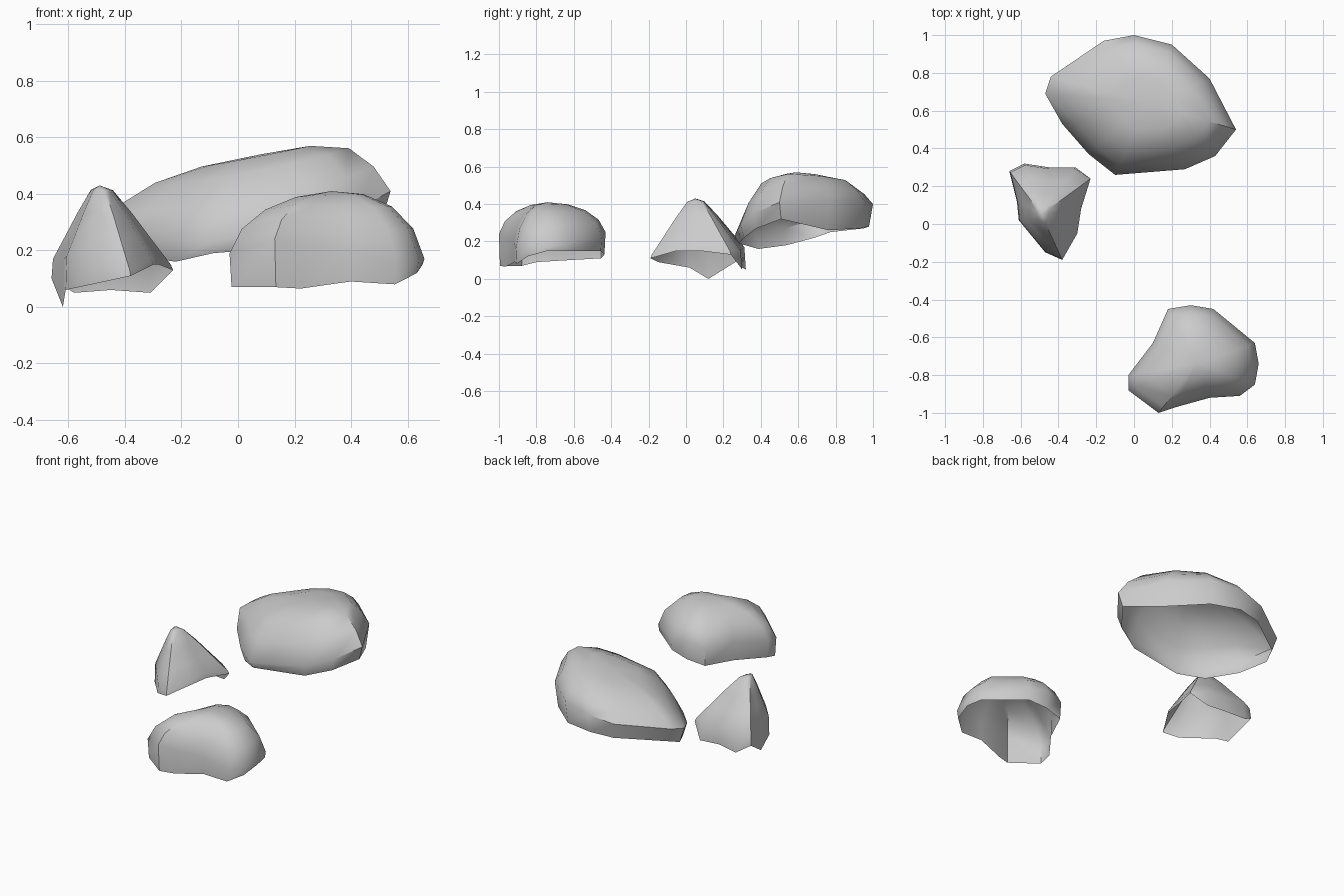
import bpy
import bmesh
import math
from mathutils import Vector

default_cube = bpy.data.objects.get("Cube")
if default_cube:
    bpy.data.objects.remove(default_cube, do_unlink=True)

# One plain stone colour for every rock
stone = bpy.data.materials.new("stone_grey")
stone_colour = (0.6, 0.6, 0.6, 1.0)
stone.diffuse_color = stone_colour
stone.use_nodes = True
stone.node_tree.nodes["Principled BSDF"].inputs["Base Color"].default_value = stone_colour


def make_rock(name, outline, crown, top_height, tilt, rings, rim_inset):
    """Loft an open-bottomed rock shell from its rim up to its crown.

    outline: plan points with rim height and girth height, anticlockwise
    rings: (share of the way to the crown, share of the height) per loop
    tilt: slope of the top surface along x and y
    """
    bm = bmesh.new()
    centre = Vector(crown)

    def top_at(point):
        offset = point - centre
        return top_height + tilt[0] * offset.x + tilt[1] * offset.y

    # Ragged rim, then the loops that close towards the crown
    loops = [[]]
    for x, y, rim, girth in outline:
        point = Vector((x, y)).lerp(centre, rim_inset)
        loops[0].append(bm.verts.new((point.x, point.y, rim)))
    for inward, rise in rings:
        loop = []
        for x, y, rim, girth in outline:
            point = Vector((x, y)).lerp(centre, inward)
            height = girth + (top_at(point) - girth) * rise
            loop.append(bm.verts.new((point.x, point.y, height)))
        loops.append(loop)

    count = len(outline)
    for lower, upper in zip(loops, loops[1:]):
        for i in range(count):
            j = (i + 1) % count
            bm.faces.new((lower[i], lower[j], upper[j], upper[i]))

    # Crown fan
    peak = bm.verts.new((centre.x, centre.y, top_height))
    for i in range(count):
        bm.faces.new((loops[-1][i], loops[-1][(i + 1) % count], peak))

    mesh = bpy.data.meshes.new(name)
    bm.to_mesh(mesh)
    bm.free()
    mesh.materials.append(stone)
    rock = bpy.data.objects.new(name, mesh)
    bpy.context.collection.objects.link(rock)
    bpy.ops.object.select_all(action="DESELECT")
    rock.select_set(True)
    bpy.context.view_layer.objects.active = rock
    bpy.ops.object.shade_smooth_by_angle(angle=math.radians(50))
    return rock


# Broad slab at the back, rising towards its left end
make_rock(
    "large_back_rock",
    outline=[
        (-0.47, 0.69, 0.22, 0.32), (-0.38, 0.53, 0.18, 0.27),
        (-0.24, 0.37, 0.16, 0.24), (-0.1, 0.26, 0.19, 0.23),
        (0.27, 0.29, 0.22, 0.29), (0.43, 0.36, 0.27, 0.35),
        (0.54, 0.5, 0.32, 0.41), (0.4, 0.77, 0.26, 0.42),
        (0.2, 0.95, 0.27, 0.42), (0, 1, 0.28, 0.4),
        (-0.16, 0.97, 0.27, 0.37), (-0.44, 0.78, 0.25, 0.34),
    ],
    crown=(0.08, 0.64), top_height=0.54, tilt=(0.19, 0),
    rings=[(0, 0), (0.13, 0.42), (0.32, 0.8), (0.62, 0.98)],
    rim_inset=0.06,
)

# Rounded boulder at the front
make_rock(
    "front_rock",
    outline=[
        (-0.03, -0.8, 0.09, 0.19), (-0.03, -0.88, 0.07, 0.19),
        (0.13, -1, 0.07, 0.24), (0.22, -0.97, 0.065, 0.22),
        (0.4, -0.92, 0.09, 0.2), (0.56, -0.91, 0.08, 0.16),
        (0.64, -0.85, 0.12, 0.17), (0.66, -0.74, 0.15, 0.17),
        (0.64, -0.63, 0.15, 0.19), (0.42, -0.45, 0.15, 0.22),
        (0.3, -0.43, 0.13, 0.25), (0.18, -0.45, 0.11, 0.22),
        (0.1, -0.63, 0.1, 0.22),
    ],
    crown=(0.33, -0.74), top_height=0.41, tilt=(0.05, 0),
    rings=[(0, 0), (0.12, 0.42), (0.35, 0.74), (0.65, 0.93)],
    rim_inset=0.02,
)

# Small pointed rock on the right, with a flared lip
make_rock(
    "pointed_rock",
    outline=[
        (-0.66, 0.28, 0.1, 0.17), (-0.62, 0.12, 0, 0.17),
        (-0.61, 0.02, 0.06, 0.18), (-0.47, -0.15, 0.09, 0.15),
        (-0.38, -0.19, 0.11, 0.13), (-0.3, -0.05, 0.15, 0.17),
        (-0.28, 0.08, 0.15, 0.18), (-0.23, 0.24, 0.13, 0.15),
        (-0.31, 0.3, 0.05, 0.15), (-0.45, 0.3, 0.06, 0.16),
        (-0.58, 0.32, 0.05, 0.17),
    ],
    crown=(-0.49, 0.05), top_height=0.43, tilt=(0, 0),
    rings=[(0.03, 0), (0.3, 0.33), (0.55, 0.64), (0.82, 0.94)],
    rim_inset=0,
)
